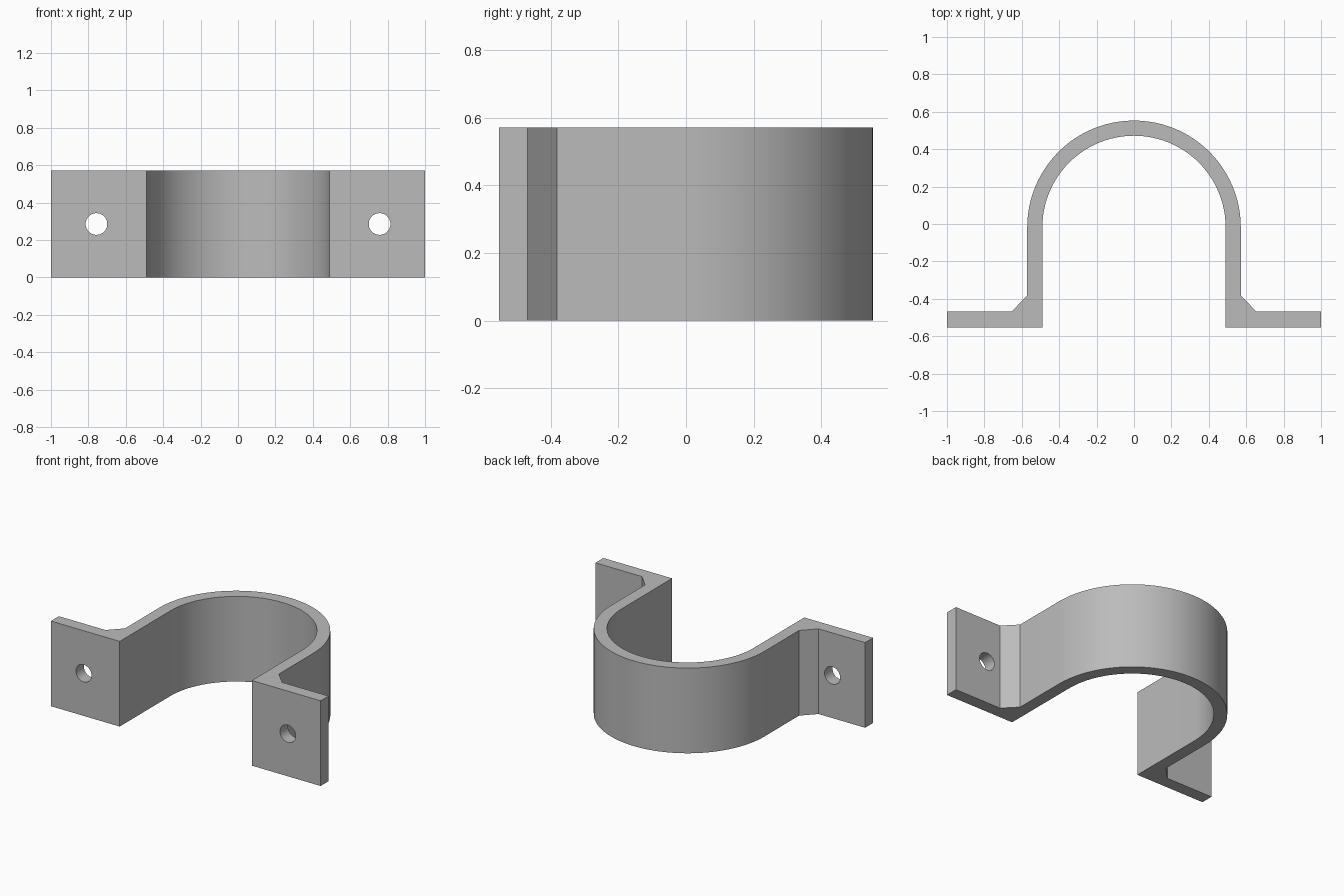
import bpy, bmesh, math

cube = bpy.data.objects.get("Cube")
if cube:
    bpy.data.objects.remove(cube, do_unlink=True)

HEIGHT = 0.571
R_OUT, R_IN = 0.571, 0.49
BACK, ARC_Y = 0.553, -0.018       # half depth, centre of the arch
FLANGE_Y = -0.469                 # rear face of the flanges
HOLE_X, HOLE_R = 0.757, 0.058

grey = bpy.data.materials.new("plain grey")
grey.use_nodes = True
grey.diffuse_color = (0.5, 0.5, 0.5, 1)
grey.node_tree.nodes["Principled BSDF"].inputs["Base Color"].default_value = (0.5, 0.5, 0.5, 1)


def arc(radius, start, end, steps=48):
    angles = [start + (end - start) * i / steps for i in range(steps + 1)]
    return [(radius * math.cos(a), ARC_Y + radius * math.sin(a)) for a in angles]


# Saddle clamp outline: right-hand foot, outer arch, left-hand foot, inner arch
foot = [(R_IN, -BACK), (1, -BACK), (1, FLANGE_Y), (0.655, FLANGE_Y), (R_OUT, -0.382)]
mirrored_foot = [(-x, y) for x, y in reversed(foot)]
outline = foot + arc(R_OUT, 0, math.pi) + mirrored_foot + arc(R_IN, math.pi, 0)

bm = bmesh.new()
base = bm.faces.new([bm.verts.new((x, y, 0)) for x, y in outline])
top = bmesh.ops.extrude_face_region(bm, geom=[base])["geom"]
bmesh.ops.translate(bm, vec=(0, 0, HEIGHT),
                    verts=[v for v in top if isinstance(v, bmesh.types.BMVert)])
bmesh.ops.recalc_face_normals(bm, faces=bm.faces)
mesh = bpy.data.meshes.new("saddle_clamp")
bm.to_mesh(mesh)
bm.free()
mesh.materials.append(grey)
clamp = bpy.data.objects.new("saddle_clamp", mesh)
bpy.context.collection.objects.link(clamp)

# Bolt holes through both flanges
for side in (-1, 1):
    bpy.ops.mesh.primitive_cylinder_add(
        vertices=40, radius=HOLE_R, depth=0.3,
        location=(side * HOLE_X, -0.511, HEIGHT / 2), rotation=(math.pi / 2, 0, 0))
    cutter = bpy.context.object
    cutter.name = "bolt_hole_cutter"
    cutter.hide_render = True
    cutter.data.materials.append(grey)
    cut = clamp.modifiers.new("bolt_hole", "BOOLEAN")
    cut.operation, cut.solver, cut.object = "DIFFERENCE", "EXACT", cutter
    bpy.context.view_layer.objects.active = clamp
    bpy.ops.object.modifier_apply(modifier=cut.name)
    bpy.data.objects.remove(cutter, do_unlink=True)

# Smooth arch and holes, crisp corners
bpy.ops.object.select_all(action="DESELECT")
clamp.select_set(True)
bpy.context.view_layer.objects.active = clamp
bpy.ops.object.shade_smooth_by_angle(angle=math.radians(30))
